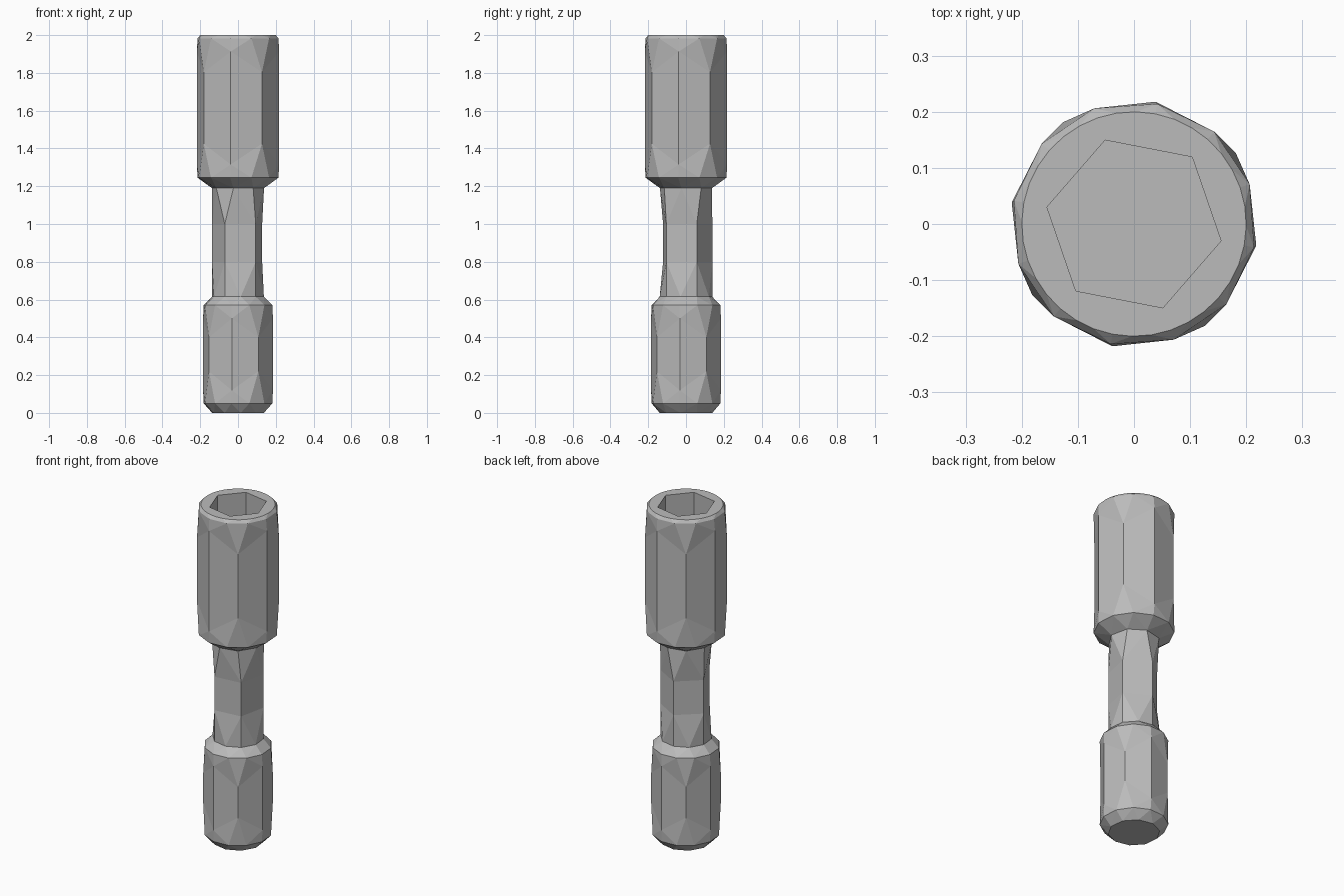
import bpy, bmesh
from math import radians, cos, sin

old = bpy.data.objects.get("Cube")
if old:
    bpy.data.objects.remove(old, do_unlink=True)

steel = bpy.data.materials.new("grey steel")
steel.use_nodes = True
grey = (0.5, 0.5, 0.5, 1)
steel.diffuse_color = grey
steel.node_tree.nodes["Principled BSDF"].inputs["Base Color"].default_value = grey


def ring(sides, start, radius, z, z_odd=None):
    """Polygon ring; every second corner may sit at its own height."""
    return dict(sides=sides, start=start, radius=radius,
                z=(z, z if z_odd is None else z_odd))


def stitch(bm, low, high, a, b):
    """Join two rings of different side counts with triangles, by angle."""
    n, m = low["sides"], high["sides"]
    i = j = 0
    while i < n or j < m:
        mid_a = low["start"] + (i + 0.5) * 360 / n
        mid_b = high["start"] + (j + 0.5) * 360 / m
        if j == m or (i < n and mid_a <= mid_b):
            bm.faces.new((a[i % n], a[(i + 1) % n], b[j % m]))
            i += 1
        else:
            bm.faces.new((a[i % n], b[(j + 1) % m], b[j % m]))
            j += 1


def loft(name, rings, cap_first=False, cap_last=False):
    bm = bmesh.new()
    loops = []
    for r in rings:
        angles = [radians(r["start"] + k * 360 / r["sides"]) for k in range(r["sides"])]
        loops.append([bm.verts.new((r["radius"] * cos(t), r["radius"] * sin(t), r["z"][k % 2]))
                      for k, t in enumerate(angles)])
    for k in range(len(rings) - 1):
        stitch(bm, rings[k], rings[k + 1], loops[k], loops[k + 1])
    if cap_first:
        bm.faces.new(loops[0][::-1])
    if cap_last:
        bm.faces.new(loops[-1])
    mesh = bpy.data.meshes.new(name)
    bm.to_mesh(mesh)
    bm.free()
    mesh.materials.append(steel)
    obj = bpy.data.objects.new(name, mesh)
    bpy.context.collection.objects.link(obj)
    return obj


def barrel(radius, bottom, top, long_inset, short_inset):
    """Twelve-sided ends blending into an eight-sided grip."""
    return [ring(12, -11, radius, bottom),
            ring(8, -10, radius * 1.015, bottom + long_inset, bottom + short_inset),
            ring(8, -10, radius * 1.015, top - long_inset, top - short_inset),
            ring(12, -11, radius, top)]


# Shared rings where the shank meets the two ends
shank_bottom = ring(10, -12, 0.14, 0.615)
shank_top = ring(8, -10, 0.14, 1.19)

# Lower drive end with chamfers
loft("drive_end",
     [ring(10, -12, 0.14, 0)] + barrel(0.185, 0.05, 0.57, 0.07, 0.17) + [shank_bottom],
     cap_first=True)

# Five-sided shank
loft("shank", [shank_bottom, ring(5, 24, 0.14, 0.8), ring(5, 24, 0.14, 1.0), shank_top])

# Upper socket head, round rim and hexagonal recess
loft("socket_head",
     [shank_top] + barrel(0.218, 1.245, 1.983, 0.07, 0.18)
     + [ring(36, -11, 0.2, 2.0), ring(6, -11, 0.158, 2.0), ring(6, -11, 0.158, 1.6)],
     cap_last=True)
